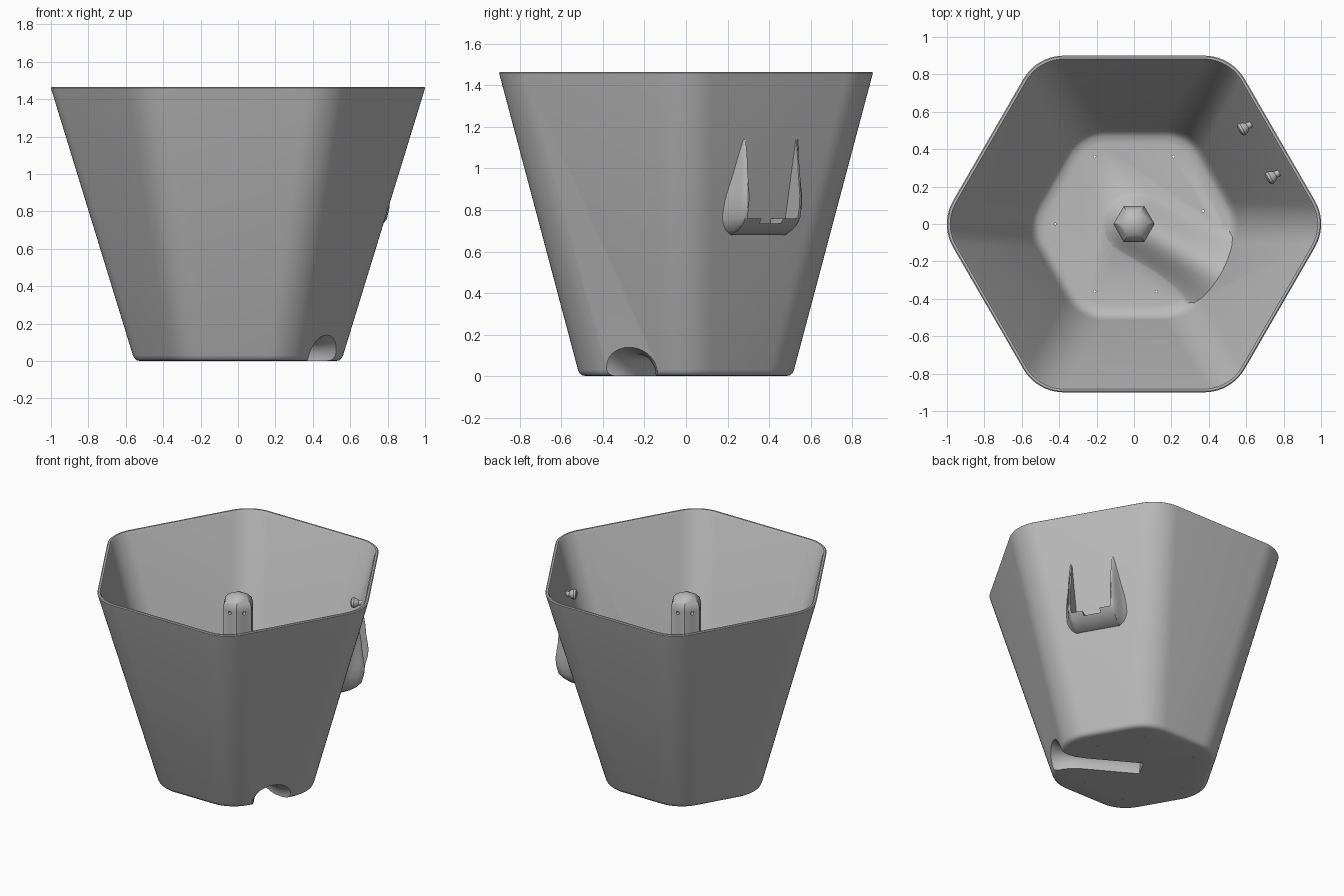
import bpy, bmesh
from math import sin, cos, pi, radians, sqrt, hypot, tan
from mathutils import Matrix, Vector

if "Cube" in bpy.data.objects:
    bpy.data.objects.remove(bpy.data.objects["Cube"])

grey = bpy.data.materials.new("matte grey")
grey.use_nodes = True
grey.diffuse_color = (0.5, 0.5, 0.5, 1)
grey.node_tree.nodes["Principled BSDF"].inputs["Base Color"].default_value = (0.5, 0.5, 0.5, 1)

CORE_LOW, CORE_TOP, CORNER = 0.27, 0.65, 0.25


def turn(degrees):
    return Matrix.Rotation(radians(degrees), 4, 'Z')


def wall(z):
    """Distance of the sloping outer wall from the axis."""
    return 0.512 + 0.266 * z


def add_loft(bm, rings, xf=Matrix(), strip_caps=False):
    """Skin closed rings into a solid; caps are n-gons or quad strips."""
    rows = [[bm.verts.new(xf @ Vector(p)) for p in ring] for ring in rings]
    n = len(rows[0])
    for a, b in zip(rows, rows[1:]):
        for i in range(n):
            j = (i + 1) % n
            bm.faces.new((a[i], a[j], b[j], b[i]))
    for row in (rows[0], rows[-1]):
        if strip_caps:
            for i in range(n // 2 - 1):
                bm.faces.new((row[i], row[i + 1], row[n - 2 - i], row[n - 1 - i]))
        else:
            bm.faces.new(row)


def make_object(name, bm):
    bmesh.ops.remove_doubles(bm, verts=bm.verts, dist=1e-5)
    bmesh.ops.recalc_face_normals(bm, faces=bm.faces)
    me = bpy.data.meshes.new(name)
    bm.to_mesh(me)
    bm.free()
    obj = bpy.data.objects.new(name, me)
    bpy.context.scene.collection.objects.link(obj)
    return obj


def loft(name, rings, xf=Matrix(), strip_caps=False):
    bm = bmesh.new()
    add_loft(bm, rings, xf, strip_caps)
    return make_object(name, bm)


def combine(obj, other, operation):
    mod = obj.modifiers.new("combine", 'BOOLEAN')
    mod.object, mod.operation, mod.solver = other, operation, 'EXACT'
    bpy.context.view_layer.update()
    dg = bpy.context.evaluated_depsgraph_get()
    me = bpy.data.meshes.new_from_object(obj.evaluated_get(dg))
    obj.modifiers.clear()
    obj.data = me


def finish(obj):
    obj.data.materials.clear()
    obj.data.materials.append(grey)
    obj.data.shade_smooth()
    obj.data.set_sharp_from_angle(angle=radians(35))


def rounded_hex(apothem, core, z, steps=10):
    """Hexagon ring with rounded corners pointing along x."""
    r = apothem - core
    pts = []
    for k in range(6):
        mid = k * pi / 3
        c = core / cos(pi / 6)
        for i in range(steps + 1):
            a = mid + (i / steps - 0.5) * pi / 3
            pts.append((c * cos(mid) + r * cos(a), c * sin(mid) + r * sin(a), z))
    return pts


# Pot shell: outer wall up, over the rim, inner wall down to the floor
profile = [(0.48, 0, 0), (0.5, 0.004, 0), (0.512, 0.014, 0), (0.52, 0.03, 0),
           (0.9, 1.46, 1), (0.894, 1.465, 1), (0.882, 1.465, 1), (0.872, 1.45, 1),
           (0.515, 0.1, 0), (0.495, 0.055, 0), (0.47, 0.035, 0), (0.43, 0.03, 0)]
pot = loft("pot_body", [rounded_hex(a, CORE_TOP if top else CORE_LOW, z)
                        for a, z, top in profile])

# Raised ridge on the floor that covers the hose channel
ridge_rings = []
COUNT = 28
for f in [-0.22 + 0.022 * i for i in range(10)] + [i / 20 for i in range(21)]:
    g = max(f, 0) ** 4
    width, height = 0.22 + 0.1 * g, 0.12 + 0.045 * g
    top, base = [], []
    for i in range(COUNT + 1):
        u = 2 * i / COUNT - 1
        t = u * width
        d = min(1, hypot(u, min(f, 0) / width))
        over = max(0, abs(t) - CORE_LOW * tan(pi / 6))
        sag = CORNER - sqrt(CORNER ** 2 - over ** 2)
        for row, z in ((top, 0.014 + height * (0.5 + 0.5 * cos(pi * d))), (base, 0.01)):
            s = f * (wall(z) - 0.015 - sag) if f > 0 else f
            row.append((s, t, z))
    ridge_rings.append(top + base[::-1])
ridge = loft("channel_ridge", ridge_rings, turn(-30), strip_caps=True)
combine(pot, ridge, 'UNION')

# Central hexagonal post with a domed cap
post = loft("center_post", [
    [(r * cos(k * pi / 3), r * sin(k * pi / 3), z) for k in range(6)]
    for r, z in [(0.11, 0.015), (0.11, 1.225), (0.1, 1.26), (0.07, 1.29), (0.03, 1.307)]])

# Cutter: flared hose channel, drain holes and post holes
bm = bmesh.new()
channel = []
for s, w, h in [(-0.05, 0.07, 0.1), (0.35, 0.07, 0.1), (0.41, 0.078, 0.1),
                (0.46, 0.098, 0.105), (0.5, 0.125, 0.115), (0.53, 0.155, 0.128),
                (0.56, 0.185, 0.145), (0.6, 0.21, 0.165)]:
    arch = [(s, w * cos(pi * i / 20), h * sin(pi * i / 20)) for i in range(21)]
    channel.append(arch + [(s, -w, -0.05), (s, w, -0.05)])
add_loft(bm, channel, turn(-30))
for x, y in [(-0.42, 0), (-0.21, 0.36), (0.21, 0.36), (0.37, 0.07), (-0.21, -0.36), (0.12, -0.36)]:
    bmesh.ops.create_cone(bm, cap_ends=True, segments=10, radius1=0.006, radius2=0.006,
                          depth=0.3, matrix=Matrix.Translation((x, y, 0.03)))
for k in range(6):
    bmesh.ops.create_cone(bm, cap_ends=True, segments=12, radius1=0.012, radius2=0.012, depth=0.05,
                          matrix=turn(30 + 60 * k) @ Matrix.Translation((0.095, 0, 1.2))
                          @ Matrix.Rotation(pi / 2, 4, 'Y'))
cutter = make_object("channel_cutter", bm)
cutter.hide_render = True
combine(pot, cutter, 'DIFFERENCE')
combine(post, cutter, 'DIFFERENCE')
for helper in (cutter, ridge):
    bpy.data.objects.remove(helper)

# Clip side rails on the outer wall
SUNK = -0.012
parts = [pot, post]
for side, label in ((1, "back"), (-1, "front")):
    rings = []
    for z, p in [(0.68, 0.002), (0.7, 0.06), (0.73, 0.1), (0.76, 0.12), (0.82, 0.12), (0.87, 0.11),
                 (0.92, 0.09), (0.98, 0.065), (1.04, 0.045), (1.1, 0.02), (1.14, 0.002)]:
        flare = 0.012 + 0.5 * p
        section = [(0, SUNK), (0, p), (0.1, p), (0.25, 0.93 * p), (0.45, 0.68 * p),
                   (0.65, 0.35 * p), (0.85, 0.1 * p), (1.1, SUNK)]
        rings.append([(wall(z) + o, side * (0.14 + k * flare), z) for k, o in section])
    parts.append(loft(label + "_clip_rail", rings, turn(30)))

# Clip shelf with a notch in the middle
rings = []
for t, z, o in [(-0.15, 0.76, 0.12), (-0.06, 0.76, 0.12), (-0.06, 0.735, 0.104),
                (0.06, 0.735, 0.104), (0.06, 0.76, 0.12), (0.15, 0.76, 0.12)]:
    outline = [(SUNK, z), (o, z), (0.1, 0.73), (0.06, 0.7), (0.01, 0.682), (SUNK, 0.68)]
    rings.append([(wall(h) + n, t, h) for n, h in outline])
parts.append(loft("clip_shelf", rings, turn(30)))

# Pegs on the inside of the clip wall
for t, label in ((0.15, "back"), (-0.15, "front")):
    rings = [[(n, t + r * cos(pi * i / 10), 1.2 + r * sin(pi * i / 10)) for i in range(20)]
             for n, r in [(0.82, 0.018), (0.787, 0.018), (0.775, 0.028), (0.758, 0.036),
                          (0.744, 0.033), (0.736, 0.02)]]
    parts.append(loft(label + "_inner_peg", rings, turn(30)))

for part in parts:
    finish(part)
